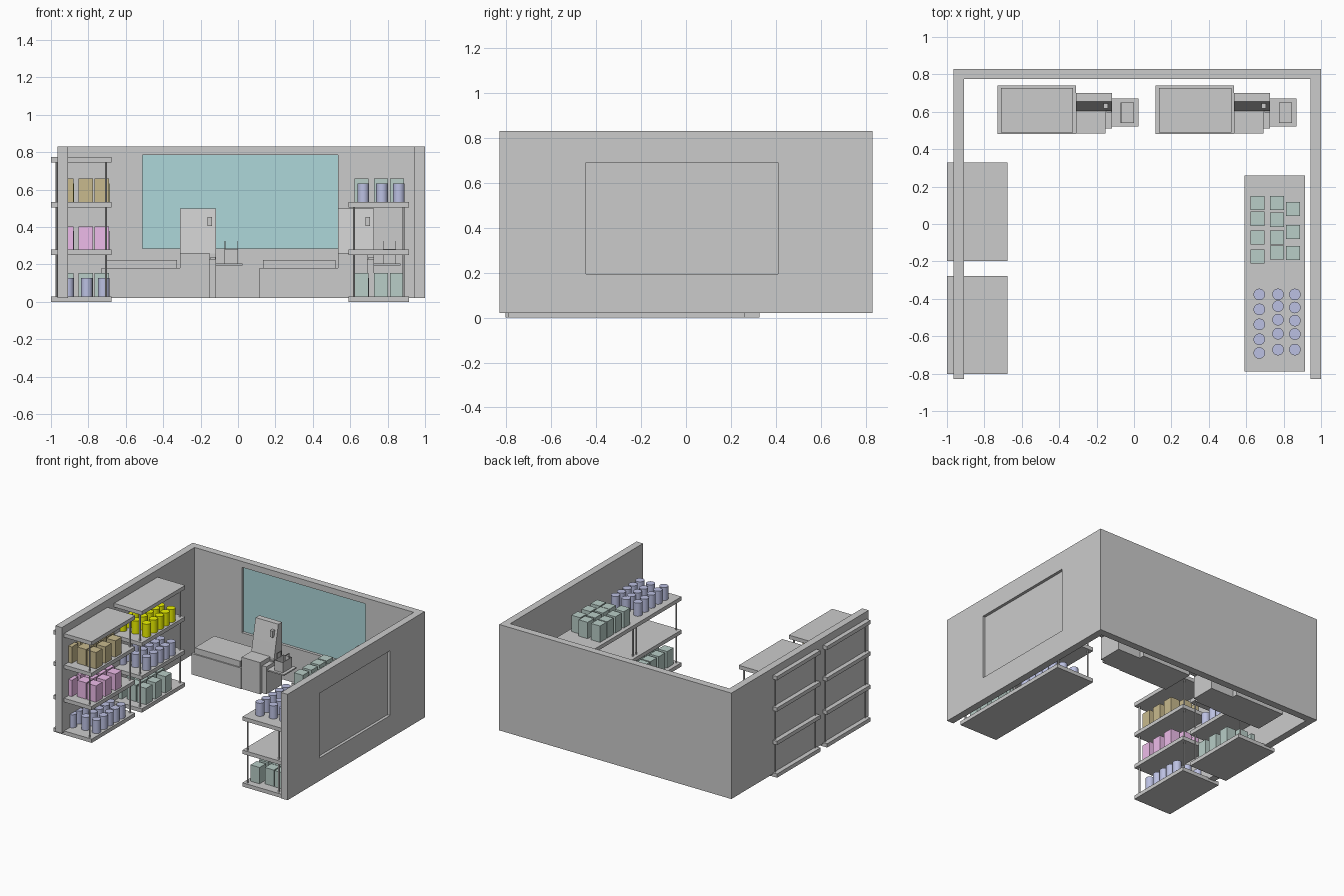
import bpy, bmesh
from mathutils import Matrix, Vector

if "Cube" in bpy.data.objects:
    bpy.data.objects.remove(bpy.data.objects["Cube"])


def material(name, rgb):
    m = bpy.data.materials.new(name)
    m.diffuse_color = (*rgb, 1)
    m.use_nodes = True
    m.node_tree.nodes["Principled BSDF"].inputs["Base Color"].default_value = m.diffuse_color
    return m


TEAL = material("board_teal", (0.42, 0.68, 0.70))
GREEN = material("box_green", (0.48, 0.61, 0.57))
BLUE = material("can_blue", (0.50, 0.53, 0.76))
PINK = material("box_pink", (0.85, 0.50, 0.82))
BROWN = material("box_brown", (0.58, 0.49, 0.27))
YELLOW = material("can_yellow", (0.85, 0.90, 0.0))


def finish(name, bm, mat=None, smooth=False):
    bmesh.ops.recalc_face_normals(bm, faces=bm.faces)
    me = bpy.data.meshes.new(name)
    bm.to_mesh(me)
    bm.free()
    ob = bpy.data.objects.new(name, me)
    bpy.context.collection.objects.link(ob)
    if mat:
        me.materials.append(mat)
    if smooth:
        bpy.ops.object.select_all(action='DESELECT')
        ob.select_set(True)
        bpy.context.view_layer.objects.active = ob
        bpy.ops.object.shade_smooth_by_angle()
    return ob


def add_box(bm, x0, x1, y0, y1, z0, z1):
    c = Vector((x0 + x1, y0 + y1, z0 + z1)) / 2
    m = Matrix.Translation(c) @ Matrix.Diagonal((x1 - x0, y1 - y0, z1 - z0, 1))
    bmesh.ops.create_cube(bm, size=1, matrix=m)


def add_rod(bm, x, y, z0, z1, r, n=20):
    bmesh.ops.create_cone(bm, cap_ends=True, segments=n, radius1=r, radius2=r, depth=z1 - z0,
                          matrix=Matrix.Translation((x, y, (z0 + z1) / 2)))


def box(name, *b, mat=None):
    bm = bmesh.new()
    add_box(bm, *b)
    return finish(name, bm, mat)


def prism(name, pts, move):
    """Extrude a closed profile of 3D points along a vector."""
    bm = bmesh.new()
    f = bm.faces.new([bm.verts.new(p) for p in pts])
    r = bmesh.ops.extrude_face_region(bm, geom=[f], use_keep_orig=True)
    vs = [v for v in r["geom"] if isinstance(v, bmesh.types.BMVert)]
    bmesh.ops.translate(bm, verts=vs, vec=move)
    return finish(name, bm)


# U-shaped walls with a recess inside the back wall and one outside the right wall
plan = [(-.965, -.83), (-.91, -.83), (-.91, .775), (.945, .775),
        (.945, -.83), (1, -.83), (1, .83), (-.965, .83)]
walls = prism("walls", [(x, y, .02) for x, y in plan], (0, 0, .81))
for name, b in (("back_recess_cutter", (-.51, .535, .7, .80, .285, .785)),
                ("side_recess_cutter", (.978, 1.1, -.445, .41, .195, .69))):
    cut = box(name, *b)
    cut.hide_render = True
    cut.hide_viewport = True
    mod = walls.modifiers.new(name, 'BOOLEAN')
    mod.object = cut
    mod.operation = 'DIFFERENCE'
    mod.solver = 'EXACT'
    bpy.context.view_layer.objects.active = walls
    bpy.ops.object.modifier_apply(modifier=mod.name)
    bpy.data.objects.remove(cut)
box("back_wall_panel", -.51, .535, .797, .803, .285, .785, mat=TEAL)

# Stock layout: (column offset, row offsets) from the shelf centre
BOXES = [(-.0925, (.115, .03, -.07, -.172)), (.0125, (.115, .025, -.07, -.15)),
         (.0975, (.082, -.04, -.152))]
CANS = [(-.0825, (.15, .07, -.01, -.09, -.163)), (.0175, (.15, .087, .015, -.06, -.145)),
        (.1075, (.15, .08, .01, -.062, -.145))]
LEVELS = [0.0, .25, .505, .745]


def stock(name, kind, mat, cx, cy, z):
    bm = bmesh.new()
    for dx, rows in (BOXES if kind == "box" else CANS):
        for dy in rows:
            x, y = cx + dx, cy + dy
            if kind == "box":
                add_box(bm, x - .038, x + .038, y - .038, y + .038, z, z + .125)
            else:
                add_rod(bm, x, y, z, z + .1, .031)
    finish(name, bm, mat, kind == "can")


def shelf(name, cx, cy, levels, goods):
    boards, rods = bmesh.new(), bmesh.new()
    for z in LEVELS[:levels]:
        add_box(boards, cx - .162, cx + .162, cy - .2625, cy + .2625, z, z + .029)
    for sx in (-1, 1):
        for sy in (-1, 1):
            add_rod(rods, cx + sx * .132, cy + sy * .242, .02, LEVELS[levels - 1] + .01, .006, 12)
    finish(name + "_boards", boards)
    finish(name + "_posts", rods, smooth=True)
    for lvl, kind, mat in goods:
        # stock on the left shelves sits slightly nearer the aisle
        ox = .012 if cx < 0 else 0
        stock(f"{name}_{kind}_stock_{lvl}", kind, mat, cx + ox, cy, LEVELS[lvl] + .029)


shelf("left_front_shelf", -.838, -.54, 4, [(0, "can", BLUE), (1, "box", PINK), (2, "box", BROWN)])
shelf("left_back_shelf", -.838, .065, 4, [(0, "box", GREEN), (1, "can", BLUE), (2, "can", YELLOW)])
shelf("right_front_shelf", .7525, -.5265, 3, [(0, "box", GREEN), (2, "can", BLUE)])
shelf("right_back_shelf", .7525, -.0025, 3, [(0, "can", BLUE), (2, "box", GREEN)])


def checkout(tag, d):
    """Counter, payment terminal and bagging tray, starting at x = d."""
    box(tag + "_counter_base", d, d + .42, .48, .74, .02, .18)
    box(tag + "_counter_top", d + .02, d + .405, .49, .727, .18, .225)
    # terminal cabinet, ledge and leaning screen tower
    x0, x1 = d + .42, d + .613
    box(tag + "_cabinet", x0, x1, .51, .70, .02, .23)
    box(tag + "_scanner_ledge", x0, x1 - .035, .485, .62, .02, .262)
    side = [(.605, .23), (.605, .26), (.625, .36), (.655, .5), (.70, .5), (.70, .23)]
    prism(tag + "_tower", [(x0, y, z) for y, z in side], (x1 - x0, 0, 0))
    # small fittings on the tower face
    box(tag + "_card_reader", x1 - .045, x1 - .022, .618, .645, .405, .455)
    box(tag + "_cash_slot", x1 - .03, x1 - .002, .595, .625, .222, .24)
    # bagging tray
    bx0, bx1 = x1, x1 + .142
    box(tag + "_bag_tray", bx0, bx1, .52, .67, .194, .204)
    # open bag with two handles
    a, b, y0, y1, t = bx0 + .046, bx0 + .118, .54, .65, .004
    bm = bmesh.new()
    add_box(bm, a, b, y0, y1, .204, .208)
    for s in (a, b - t):
        add_box(bm, s, s + t, y0, y1, .204, .283)
    for s in (y0, y1 - t):
        add_box(bm, a, b, s, s + t, .204, .283)
    finish(tag + "_bag", bm)
    bm = bmesh.new()
    for s in (a, b - t):
        for y in (y0 + .028, y1 - .034):
            add_box(bm, s, s + t, y, y + .006, .28, .325)
        add_box(bm, s, s + t, y0 + .028, y1 - .028, .319, .325)
    finish(tag + "_bag_handles", bm)


checkout("left_checkout", -.73)
checkout("right_checkout", .115)
